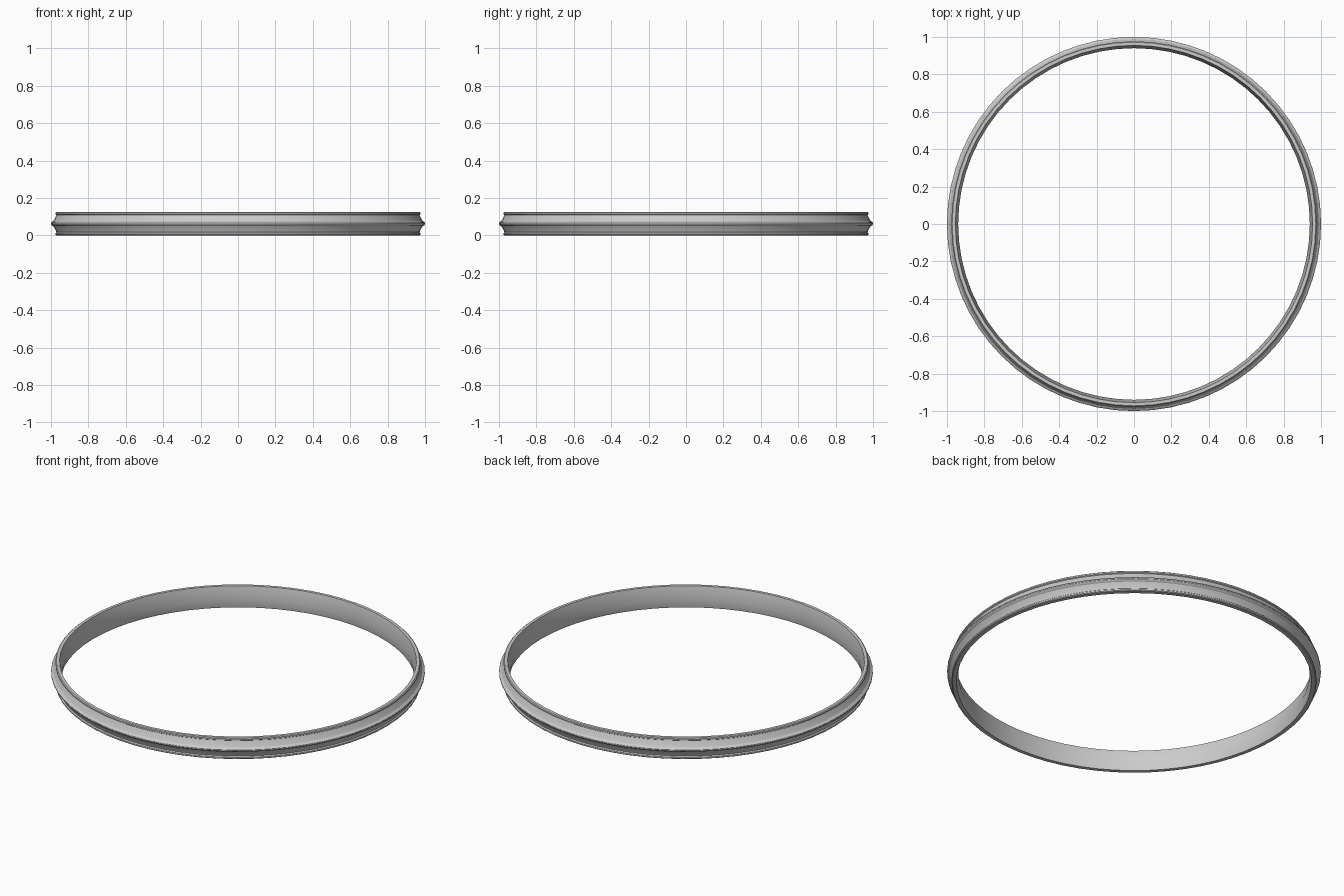
import bpy, bmesh, math

if "Cube" in bpy.data.objects:
    bpy.data.objects.remove(bpy.data.objects["Cube"])

SEGMENTS = 64

# Ring cross-section (radius, height): three beads outside, shallow ridge inside
profile = [
    (0.950, 0.000), (0.972, 0.000), (0.977, 0.004), (0.977, 0.012), (0.971, 0.017),
    (0.973, 0.024), (0.988, 0.050), (0.996, 0.054), (1.000, 0.060), (1.000, 0.066),
    (0.996, 0.072), (0.988, 0.076), (0.973, 0.103), (0.971, 0.109), (0.977, 0.113),
    (0.977, 0.121), (0.972, 0.125), (0.955, 0.125), (0.940, 0.050),
]


def lathe(name, points, segments):
    bm = bmesh.new()
    rings = []
    for i in range(segments):
        a = 2 * math.pi * i / segments
        rings.append([bm.verts.new((r * math.cos(a), r * math.sin(a), z)) for r, z in points])
    n = len(points)
    for i in range(segments):
        p, q = rings[i], rings[(i + 1) % segments]
        for j in range(n):
            k = (j + 1) % n
            bm.faces.new((p[j], q[j], q[k], p[k]))
    bmesh.ops.recalc_face_normals(bm, faces=bm.faces)
    mesh = bpy.data.meshes.new(name)
    bm.to_mesh(mesh)
    bm.free()
    obj = bpy.data.objects.new(name, mesh)
    bpy.context.collection.objects.link(obj)
    return obj


# Moulded ring
ring = lathe("moulded_ring", profile, SEGMENTS)
bpy.context.view_layer.objects.active = ring
ring.select_set(True)
bpy.ops.object.shade_smooth_by_angle(angle=math.radians(30))
